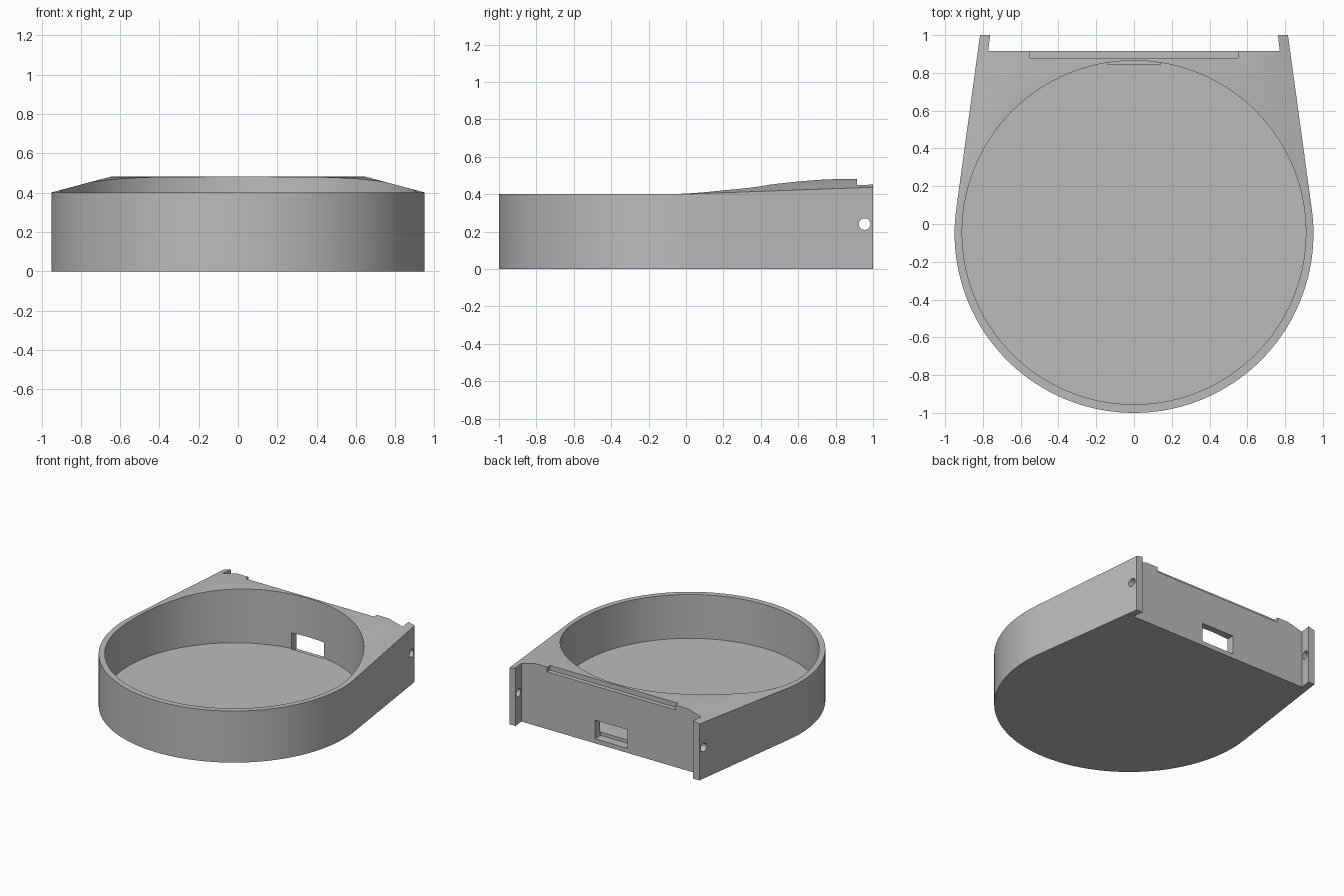
import bpy, bmesh
from math import atan2, acos, hypot, pi, cos, sin
from mathutils import Vector

cube = bpy.data.objects.get("Cube")
if cube:
    bpy.data.objects.remove(cube, do_unlink=True)

grey = bpy.data.materials.new("mid grey")
grey.use_nodes = True
grey.diffuse_color = (0.5, 0.5, 0.5, 1)
grey.node_tree.nodes["Principled BSDF"].inputs["Base Color"].default_value = (0.5, 0.5, 0.5, 1)


def prism(name, points, axis, lo, hi):
    """Extrude a 2D outline along the given axis from lo to hi."""
    place = {"x": lambda a, b, t: (t, a, b),
             "y": lambda a, b, t: (a, t, b),
             "z": lambda a, b, t: (a, b, t)}[axis]
    bm = bmesh.new()
    face = bm.faces.new([bm.verts.new(place(a, b, lo)) for a, b in points])
    new = bmesh.ops.extrude_face_region(bm, geom=[face])["geom"]
    shift = Vector(place(0, 0, hi - lo))
    bmesh.ops.translate(bm, vec=shift, verts=[v for v in new if isinstance(v, bmesh.types.BMVert)])
    bmesh.ops.recalc_face_normals(bm, faces=bm.faces)
    mesh = bpy.data.meshes.new(name)
    bm.to_mesh(mesh)
    bm.free()
    mesh.materials.append(grey)
    obj = bpy.data.objects.new(name, mesh)
    bpy.context.collection.objects.link(obj)
    return obj


def arc(cx, cy, r, start, end, n):
    return [(cx + r * cos(start + (end - start) * i / n),
             cy + r * sin(start + (end - start) * i / n)) for i in range(n + 1)]


def circle(cx, cy, r, n):
    return arc(cx, cy, r, 0, 2 * pi, n)[:-1]


def rect(a0, a1, b0, b1):
    return [(a0, b0), (a1, b0), (a1, b1), (a0, b1)]


def combine(target, tool, operation):
    mod = target.modifiers.new(tool.name, "BOOLEAN")
    mod.operation = operation
    mod.solver = "EXACT"
    mod.object = tool
    bpy.context.view_layer.objects.active = target
    bpy.ops.object.modifier_apply(modifier=mod.name)
    bpy.data.objects.remove(tool, do_unlink=True)


# Teardrop plan: round front with tangent sides running to the back
CY, R, END_X, END_Y = -0.05, 0.95, 0.815, 1.0
tangent = atan2(END_Y - CY, END_X) - acos(R / hypot(END_X, END_Y - CY))
plan = arc(0, CY, R, pi - tangent, 2 * pi + tangent, 120)
housing = prism("housing", plan + [(END_X, END_Y), (-END_X, END_Y)], "z", 0, 0.7)

# Top sweeps gently upwards towards the back
def rise(y):
    t = min(max((y + 0.12) / 0.97, 0), 1)
    return 0.4 + 0.081 * t * t * (3 - 2 * t)

sweep = [(-0.12 + 0.97 * i / 32, rise(-0.12 + 0.97 * i / 32)) for i in range(33)]
side = [(-1.2, -0.1), (-1.2, 0.4)] + sweep + [(1.2, 0.481), (1.2, -0.1)]
combine(housing, prism("side_profile", side, "x", -1.2, 1.2), "INTERSECT")

# Sloping shoulders on both sides
roof = [(-1.1, -0.2), (1.1, -0.2), (1.1, 0.361), (0.5, 0.521), (-0.5, 0.521), (-1.1, 0.361)]
combine(housing, prism("shoulders", roof, "y", -1.3, 1.3), "INTERSECT")

# Round cavity, back recess between the arms, ledge, window and pin holes
cutters = [
    prism("cavity", circle(0, -0.045, 0.91, 128), "z", 0.06, 0.8),
    prism("recess", [(-0.772, 0.915), (0.772, 0.915), (0.75, 1.1), (-0.75, 1.1)], "z", -0.1, 0.8),
    prism("ledge", rect(-0.55, 0.55, 0.88, 1.05), "z", 0.444, 0.8),
    prism("window", rect(-0.14, 0.14, 0.035, 0.18), "y", 0.845, 1.05),
    prism("pin_holes", circle(0.955, 0.24, 0.031, 32), "x", -1.2, 1.2),
]
for cutter in cutters:
    combine(housing, cutter, "DIFFERENCE")

# Smooth curved walls, sharp edges
for obj in bpy.context.selected_objects:
    obj.select_set(False)
housing.select_set(True)
bpy.context.view_layer.objects.active = housing
bpy.ops.object.shade_smooth_by_angle(angle=0.35)
